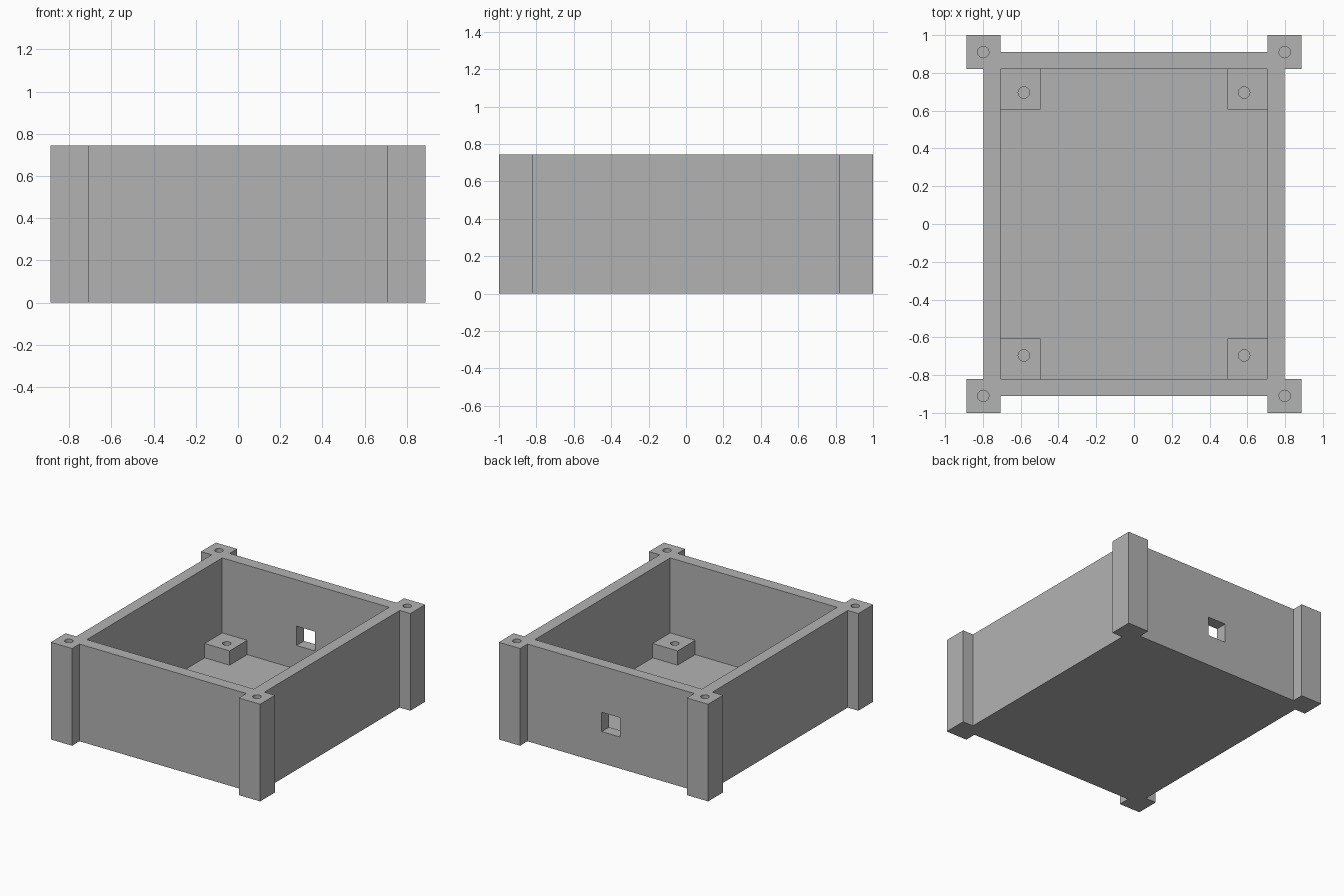
import bpy
import bmesh

default = bpy.data.objects.get("Cube")
if default:
    bpy.data.objects.remove(default, do_unlink=True)

# Main sizes
HEIGHT, FLOOR, BOSS_TOP = 0.745, 0.06, 0.17
INNER_X, INNER_Y = 0.708, 0.82
OUTER_X, OUTER_Y = 0.798, 0.91
POST_X, POST_Y = 0.888, 1.0
BOSS_X, BOSS_Y = 0.496, 0.607
HOLE_RADIUS = 0.03
CORNERS = [(1, 1), (-1, 1), (-1, -1), (1, -1)]

grey = bpy.data.materials.new("plain grey")
grey.use_nodes = True
grey.diffuse_color = (0.45, 0.45, 0.45, 1)
grey.node_tree.nodes["Principled BSDF"].inputs["Base Color"].default_value = grey.diffuse_color


def prism(name, outline, z0, z1):
    """Extrude a flat outline from z0 up to z1."""
    bm = bmesh.new()
    face = bm.faces.new([bm.verts.new((x, y, z0)) for x, y in outline])
    top = bmesh.ops.extrude_face_region(bm, geom=[face])["geom"]
    verts = [v for v in top if isinstance(v, bmesh.types.BMVert)]
    bmesh.ops.translate(bm, verts=verts, vec=(0, 0, z1 - z0))
    bmesh.ops.recalc_face_normals(bm, faces=bm.faces)
    mesh = bpy.data.meshes.new(name)
    bm.to_mesh(mesh)
    bm.free()
    mesh.materials.append(grey)
    obj = bpy.data.objects.new(name, mesh)
    bpy.context.collection.objects.link(obj)
    return obj


def box(name, x0, x1, y0, y1, z0, z1):
    return prism(name, [(x0, y0), (x1, y0), (x1, y1), (x0, y1)], z0, z1)


def drill(x, y, z0, z1):
    bpy.ops.mesh.primitive_cylinder_add(vertices=32, radius=HOLE_RADIUS, depth=z1 - z0,
                                        location=(x, y, (z0 + z1) / 2))
    obj = bpy.context.object
    obj.data.materials.append(grey)
    return obj


def select(obj):
    bpy.ops.object.select_all(action="DESELECT")
    obj.select_set(True)
    bpy.context.view_layer.objects.active = obj


def cut(target, cutter):
    """Subtract the cutter from the target and discard the cutter."""
    select(target)
    mod = target.modifiers.new("cut", "BOOLEAN")
    mod.operation, mod.solver, mod.object = "DIFFERENCE", "EXACT", cutter
    bpy.ops.object.modifier_apply(modifier=mod.name)
    bpy.data.objects.remove(cutter, do_unlink=True)


# Box body: walls and corner posts share one mirrored outline
quarter = [(OUTER_X, INNER_Y), (POST_X, INNER_Y), (POST_X, POST_Y),
           (INNER_X, POST_Y), (INNER_X, OUTER_Y)]
outline = []
for sx, sy in CORNERS:
    points = quarter if sx * sy > 0 else quarter[::-1]
    outline += [(sx * x, sy * y) for x, y in points]
body = prism("box_body", outline, 0, HEIGHT)

# Cavity, cable window in the back wall, screw holes in the posts
cut(body, box("cavity", -INNER_X, INNER_X, -INNER_Y, INNER_Y, FLOOR, HEIGHT + 0.1))
cut(body, box("window", -0.078, 0.078, INNER_Y - 0.1, OUTER_Y + 0.1, 0.242, 0.39))
for sx, sy in CORNERS:
    cut(body, drill(sx * OUTER_X, sy * OUTER_Y, HEIGHT - 0.3, HEIGHT + 0.1))

# Mounting blocks on the floor, each with a screw hole
parts = [body]
for sx, sy in CORNERS:
    name = ("back" if sy > 0 else "front") + ("_left" if sx > 0 else "_right") + "_mounting_block"
    xs = sorted((sx * BOSS_X, sx * INNER_X))
    ys = sorted((sy * BOSS_Y, sy * INNER_Y))
    block = box(name, *xs, *ys, FLOOR, BOSS_TOP)
    cut(block, drill(sx * 0.583, sy * 0.696, FLOOR - 0.05, BOSS_TOP + 0.05))
    parts.append(block)

# Round holes smooth, box edges sharp
for part in parts:
    select(part)
    bpy.ops.object.shade_smooth_by_angle()
